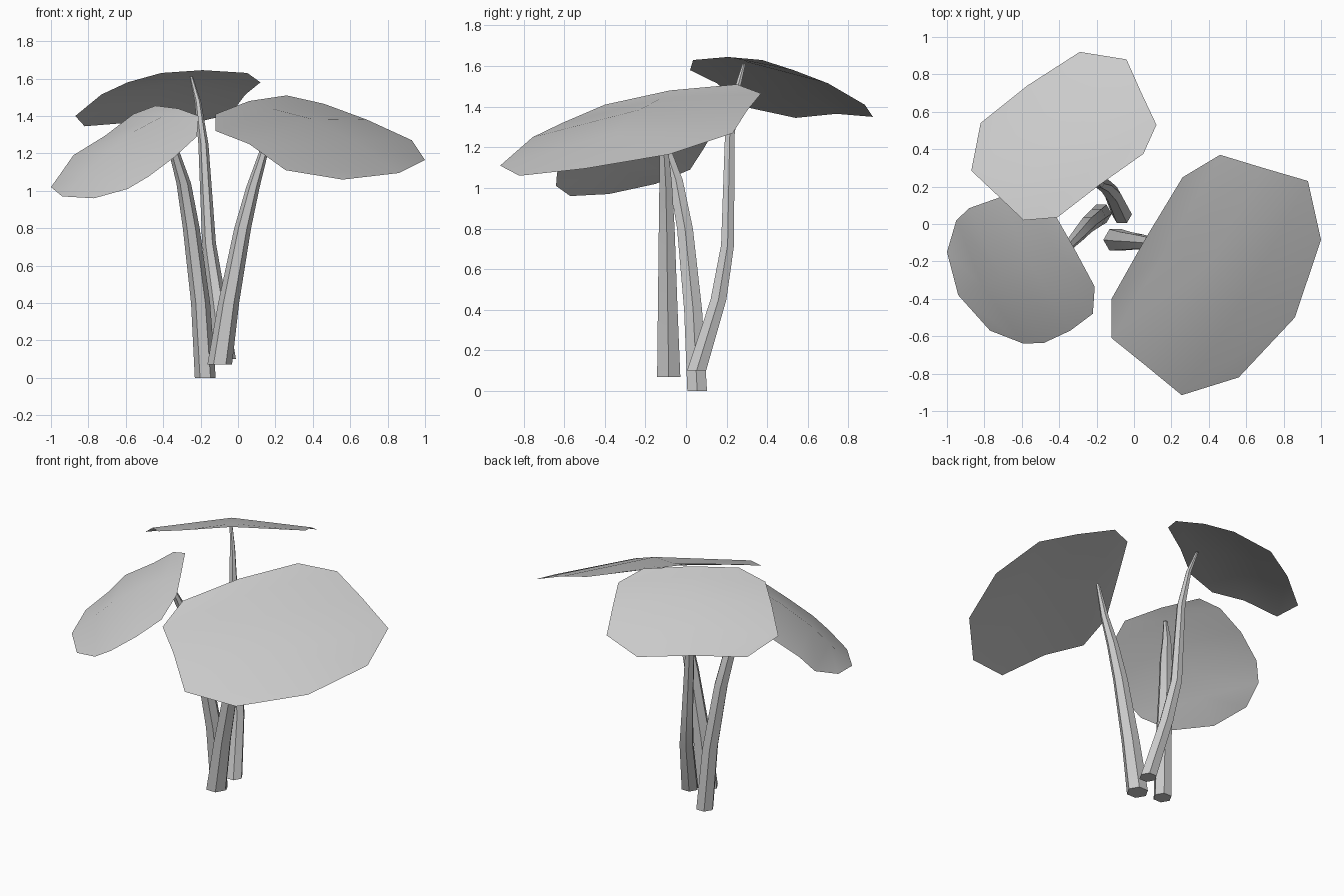
import bpy, bmesh, math
from mathutils import Vector


def finish(name, bm):
    me = bpy.data.meshes.new(name)
    bmesh.ops.recalc_face_normals(bm, faces=bm.faces)
    bm.to_mesh(me)
    bm.free()
    ob = bpy.data.objects.new(name, me)
    bpy.context.collection.objects.link(ob)
    bpy.ops.object.select_all(action='DESELECT')
    ob.select_set(True)
    bpy.context.view_layer.objects.active = ob
    bpy.ops.object.shade_smooth_by_angle(angle=math.radians(45))
    return ob


def stem(name, path, sides=6):
    """Tapered stalk through (x, y, z, radius) points, capped at both ends."""
    bm = bmesh.new()
    rings = []
    for x, y, z, r in path:
        rings.append([bm.verts.new((x + r * math.cos(a), y + r * math.sin(a), z))
                      for a in (math.tau * i / sides for i in range(sides))])
    for lo, hi in zip(rings, rings[1:]):
        for i in range(sides):
            j = (i + 1) % sides
            bm.faces.new((lo[i], lo[j], hi[j], hi[i]))
    bm.faces.new(rings[0])
    bm.faces.new(rings[-1])
    return finish(name, bm)


def leaf(name, rows):
    """Domed blade: each row is left edge, midrib, right edge, from stalk to tip."""
    bm = bmesh.new()
    grid = [[bm.verts.new(Vector(p)) for p in row] for row in rows]
    for a, b in zip(grid, grid[1:]):
        for i in range(2):
            bm.faces.new((a[i], a[i + 1], b[i + 1], b[i]))
    ob = finish(name, bm)
    if sum(p.normal.z for p in ob.data.polygons) < 0:
        ob.data.flip_normals()
    return ob


# Stalks
stem("back_stem", [(-.065, .052, .10, .054), (-.115, .16, .45, .045), (-.155, .205, .72, .037),
                   (-.185, .215, 1.25, .027), (-.215, .25, 1.48, .017), (-.25, .285, 1.61, .009)])
stem("left_stem", [(-.175, .055, 0, .056), (-.20, .035, .4, .051), (-.25, -.005, .8, .045),
                   (-.29, -.05, 1.04, .039), (-.345, -.11, 1.22, .028), (-.39, -.175, 1.39, .012)])
stem("right_stem", [(-.098, -.085, .07, .066), (-.05, -.09, .4, .056), (.025, -.095, .8, .045),
                    (.08, -.10, 1.02, .036), (.135, -.11, 1.2, .025), (.18, -.12, 1.41, .011)])

# Leaf blades
leaf("back_leaf", [
    [(-.41, .035, 1.63), (-.19, .205, 1.645), (.05, .375, 1.63)],
    [(-.59, .02, 1.58), (-.24, .28, 1.625), (.12, .53, 1.58)],
    [(-.73, .153, 1.515), (-.35, .435, 1.575), (.04, .70, 1.515)],
    [(-.87, .285, 1.40), (-.465, .595, 1.47), (-.04, .88, 1.41)],
    [(-.82, .54, 1.345), (-.57, .74, 1.365), (-.29, .92, 1.35)]])
leaf("left_leaf", [
    [(-.21, -.335, 1.40), (-.32, -.13, 1.44), (-.44, .08, 1.455)],
    [(-.22, -.48, 1.29), (-.40, -.185, 1.40), (-.56, .13, 1.41)],
    [(-.34, -.57, 1.18), (-.55, -.225, 1.32), (-.71, .145, 1.295)],
    [(-.48, -.635, 1.075), (-.71, -.29, 1.20), (-.88, .085, 1.19)],
    [(-.59, -.64, 1.01), (-.81, -.33, 1.10), (-.95, .02, 1.09)],
    [(-.77, -.57, .96), (-.94, -.38, .97), (-1, -.15, 1.02)]])
leaf("right_leaf", [
    [(-.12, -.40, 1.41), (.06, -.08, 1.48), (.26, .25, 1.51)],
    [(-.12, -.61, 1.32), (.18, -.125, 1.44), (.46, .37, 1.465)],
    [(.06, -.755, 1.25), (.39, -.23, 1.385), (.69, .30, 1.38)],
    [(.255, -.915, 1.11), (.62, -.36, 1.265), (.93, .23, 1.27)],
    [(.56, -.82, 1.06), (.86, -.50, 1.095), (1, -.085, 1.165)]])
